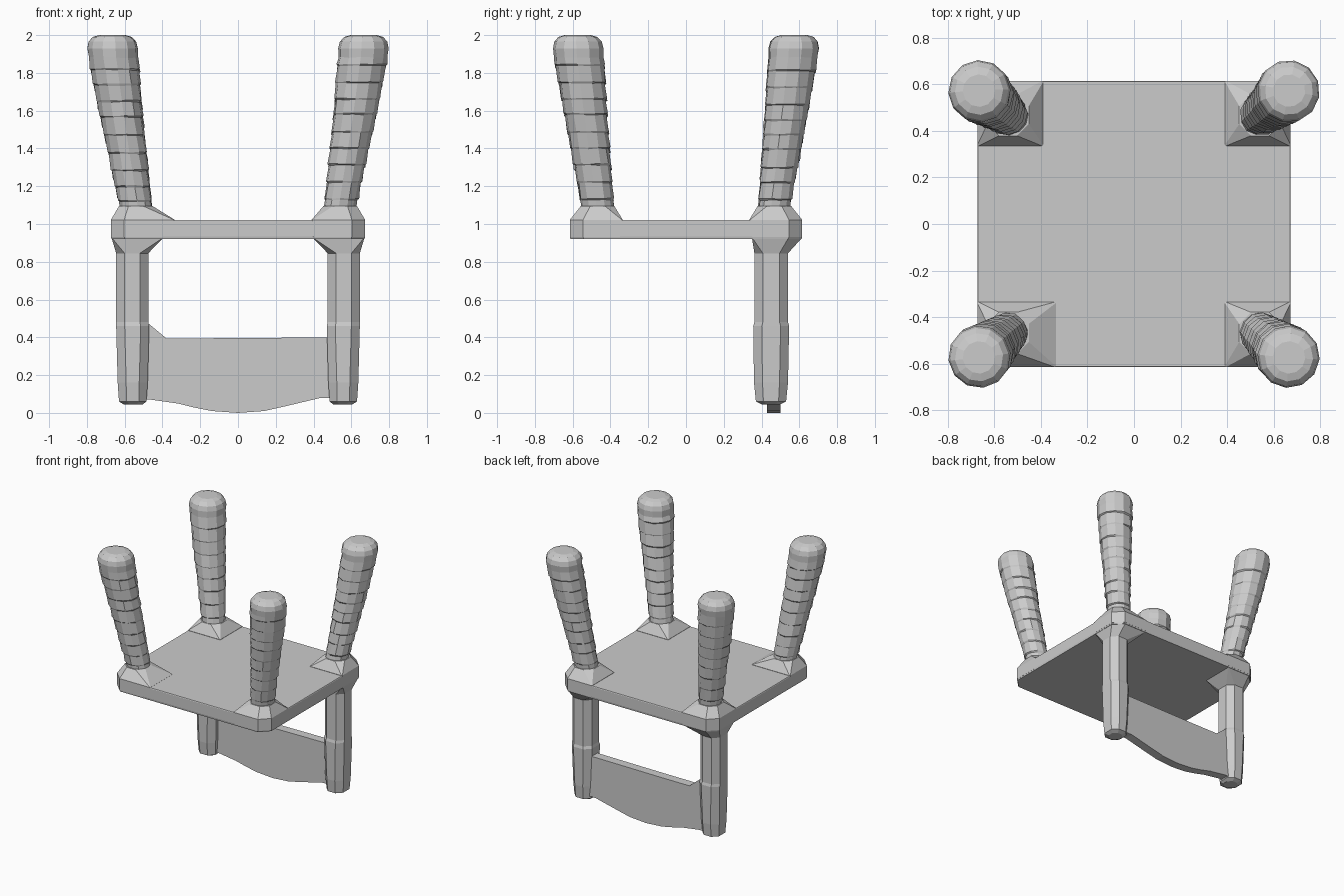
import bpy, bmesh, math, random

if "Cube" in bpy.data.objects:
    bpy.data.objects.remove(bpy.data.objects["Cube"])

random.seed(4)


def loft(name, rings):
    """Skin a stack of equal-length point rings and cap both ends."""
    bm = bmesh.new()
    rows = [[bm.verts.new(p) for p in ring] for ring in rings]
    n = len(rows[0])
    for a, b in zip(rows, rows[1:]):
        for i in range(n):
            j = (i + 1) % n
            bm.faces.new((a[i], a[j], b[j], b[i]))
    bm.faces.new(rows[0])
    bm.faces.new(rows[-1])
    bmesh.ops.recalc_face_normals(bm, faces=bm.faces)
    mesh = bpy.data.meshes.new(name)
    bm.to_mesh(mesh)
    bm.free()
    ob = bpy.data.objects.new(name, mesh)
    bpy.context.collection.objects.link(ob)
    return ob


def block_ring(sx, sy, x0, x1, y0, y1, z, outer, inner):
    """Corner-cut rectangle; x1,y1 is the outer corner, mirrored by sx, sy."""
    o, i = outer, inner
    pts = [(x0 + i, y0), (x1 - i, y0), (x1, y0 + i), (x1, y1 - o),
           (x1 - o, y1), (x0 + i, y1), (x0, y1 - i), (x0, y0 + i)]
    return [(sx * x, sy * y, z) for x, y in pts]


def interp(z, table):
    for (z0, a), (z1, b) in zip(table, table[1:]):
        if z <= z1:
            t = (z - z0) / (z1 - z0)
            return a + (b - a) * t
    return table[-1][1]


# Seat slab with cut corners
def seat_ring(z, inset, c=0.07):
    x, y = 0.673 - inset, 0.615 - inset
    pts = [(x - c, -y), (x, c - y), (x, y - c), (x - c, y),
           (c - x, y), (-x, y - c), (-x, c - y), (c - x, -y)]
    return [(px, py, z) for px, py in pts]


loft("seat", [seat_ring(0.92, 0.003), seat_ring(0.935, 0),
              seat_ring(1.015, 0), seat_ring(1.02, 0.003)])

# Leg axis and thickness, measured along the height
AXIS_X = [(1.05, 0.535), (1.1, 0.542), (1.6, 0.622), (1.9, 0.663), (2.0, 0.666)]
AXIS_Y = [(1.05, 0.462), (1.1, 0.468), (1.6, 0.533), (1.9, 0.569), (2.0, 0.573)]
RADIUS = [(1.05, 0.084), (1.1, 0.086), (1.6, 0.115), (1.9, 0.134), (2.0, 0.134)]
SIDES = 12


def leg_ring(sx, sy, z, r, jitter, turn):
    cx, cy = sx * interp(z, AXIS_X), sy * interp(z, AXIS_Y)
    out = []
    for k in range(SIDES):
        a = 2 * math.pi * k / SIDES + turn
        rr = r + random.uniform(-jitter, jitter)
        dz = random.uniform(-jitter, jitter)
        out.append((cx + rr * math.cos(a), cy + rr * math.sin(a), z + dz))
    return out


def leg(name, sx, sy):
    # Carved bands with a small lip at each step
    rings = []
    turn = random.uniform(0, 0.5)
    z = 1.05
    while z < 1.88:
        r = interp(z, RADIUS)
        rings.append(leg_ring(sx, sy, z, r + 0.003, 0.003, turn))
        z += random.uniform(0.075, 0.1)
        z = min(z, 1.89)
        rings.append(leg_ring(sx, sy, z - 0.008, interp(z, RADIUS) - 0.003, 0.003, turn))
    # Rounded foot
    for z, r in [(1.93, 0.134), (1.965, 0.126), (1.99, 0.104), (2.0, 0.07)]:
        rings.append(leg_ring(sx, sy, z, r, 0, turn))
    loft(name, rings)


# Legs and their flared corner blocks
for sx, side in ((-1, "left"), (1, "right")):
    for sy, end in ((-1, "front"), (1, "back")):
        leg(f"{end}_{side}_leg", sx, sy)
        x0 = 0.335 if (sx, sy) == (-1, -1) else 0.39
        loft(f"{end}_{side}_corner_block", [
            block_ring(sx, sy, 0.395, 0.673, 0.345, 0.615, 0.93, 0.07, 0.004),
            block_ring(sx, sy, x0, 0.673, 0.335, 0.615, 1.022, 0.07, 0.004),
            block_ring(sx, sy, 0.452, 0.63, 0.379, 0.557, 1.095, 0.05, 0.05)])

    # Back post, flaring into the seat at its upper end
    loft(f"{side}_back_post", [
        block_ring(sx, 1, 0.505, 0.605, 0.40, 0.50, 0.045, 0.03, 0.03),
        block_ring(sx, 1, 0.485, 0.63, 0.37, 0.53, 0.06, 0.04, 0.04),
        block_ring(sx, 1, 0.478, 0.637, 0.36, 0.54, 0.16, 0.045, 0.045),
        block_ring(sx, 1, 0.47, 0.645, 0.356, 0.546, 0.46, 0.045, 0.045),
        block_ring(sx, 1, 0.475, 0.645, 0.362, 0.54, 0.48, 0.045, 0.045),
        block_ring(sx, 1, 0.475, 0.645, 0.362, 0.54, 0.845, 0.045, 0.045),
        block_ring(sx, 1, 0.40, 0.668, 0.35, 0.61, 0.922, 0.07, 0.004)])

# Backrest panel between the posts, with a bowed lower edge
profile = [(-0.53, 0.07), (-0.46, 0.07), (-0.32, 0.05), (-0.23, 0.028),
           (-0.14, 0.01), (0, 0.0), (0.14, 0.01), (0.25, 0.035),
           (0.44, 0.08), (0.53, 0.08), (0.53, 0.40), (-0.15, 0.395),
           (-0.38, 0.395), (-0.47, 0.47), (-0.53, 0.47)]
loft("backrest_panel", [[(x, y, z) for x, z in profile] for y in (0.43, 0.50)])
